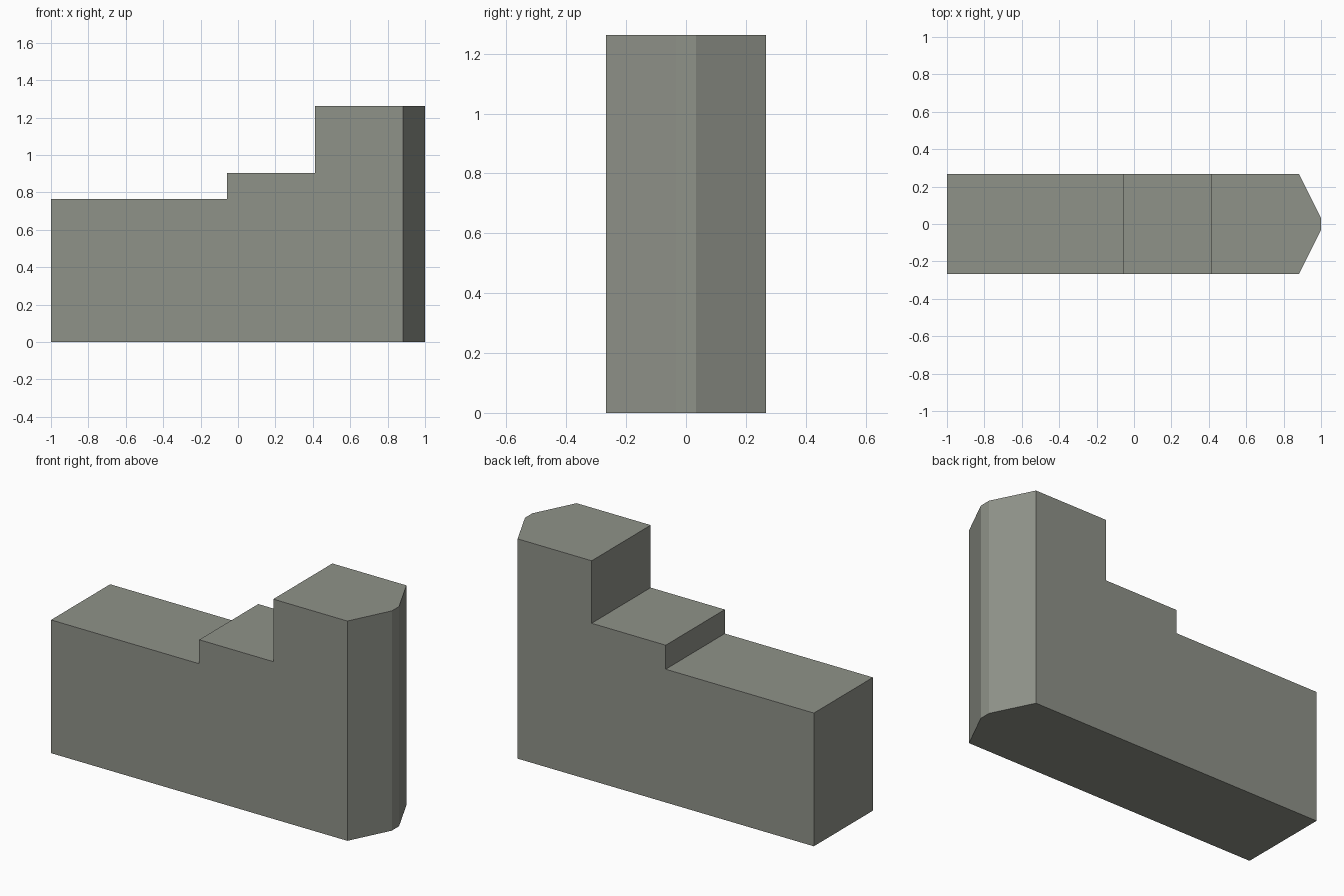
import bpy, bmesh
from mathutils import Vector

if "Cube" in bpy.data.objects:
    bpy.data.objects.remove(bpy.data.objects["Cube"])

UNIT = 2 / 17            # module the steps follow along x
HALF_WIDTH = 0.268
TIP_HALF = 0.033
STEP_1, STEP_2 = -1 + 8 * UNIT, -1 + 12 * UNIT
SHOULDER = -1 + 16 * UNIT
LOW, MID, HIGH = 0.765, 0.903, 1.262

# Stone colour
stone = bpy.data.materials.new("warm grey stone")
stone.diffuse_color = (0.275, 0.288, 0.25, 1)
stone.use_nodes = True
stone.node_tree.nodes["Principled BSDF"].inputs["Base Color"].default_value = stone.diffuse_color

# Stepped side profile, extruded across the width
profile = [(-1, 0), (SHOULDER, 0), (SHOULDER, HIGH), (STEP_2, HIGH),
           (STEP_2, MID), (STEP_1, MID), (STEP_1, LOW), (-1, LOW)]
bm = bmesh.new()
side = bm.faces.new([bm.verts.new((x, -HALF_WIDTH, z)) for x, z in profile])
across = bmesh.ops.extrude_face_region(bm, geom=[side], use_keep_orig=True)
moved = [g for g in across["geom"] if isinstance(g, bmesh.types.BMVert)]
bmesh.ops.translate(bm, verts=moved, vec=Vector((0, 2 * HALF_WIDTH, 0)))
bmesh.ops.recalc_face_normals(bm, faces=bm.faces)

# Tapered nose: extrude the tall end face and narrow it
end = max(bm.faces, key=lambda f: f.calc_center_median().x)
nose = bmesh.ops.extrude_discrete_faces(bm, faces=[end])["faces"][0]
for v in nose.verts:
    v.co.x = 1
    v.co.y *= TIP_HALF / HALF_WIDTH
bmesh.ops.recalc_face_normals(bm, faces=bm.faces)

# Finished part
mesh = bpy.data.meshes.new("stepped_pier")
bm.to_mesh(mesh)
bm.free()
mesh.materials.append(stone)
bpy.context.collection.objects.link(bpy.data.objects.new("stepped_pier", mesh))
